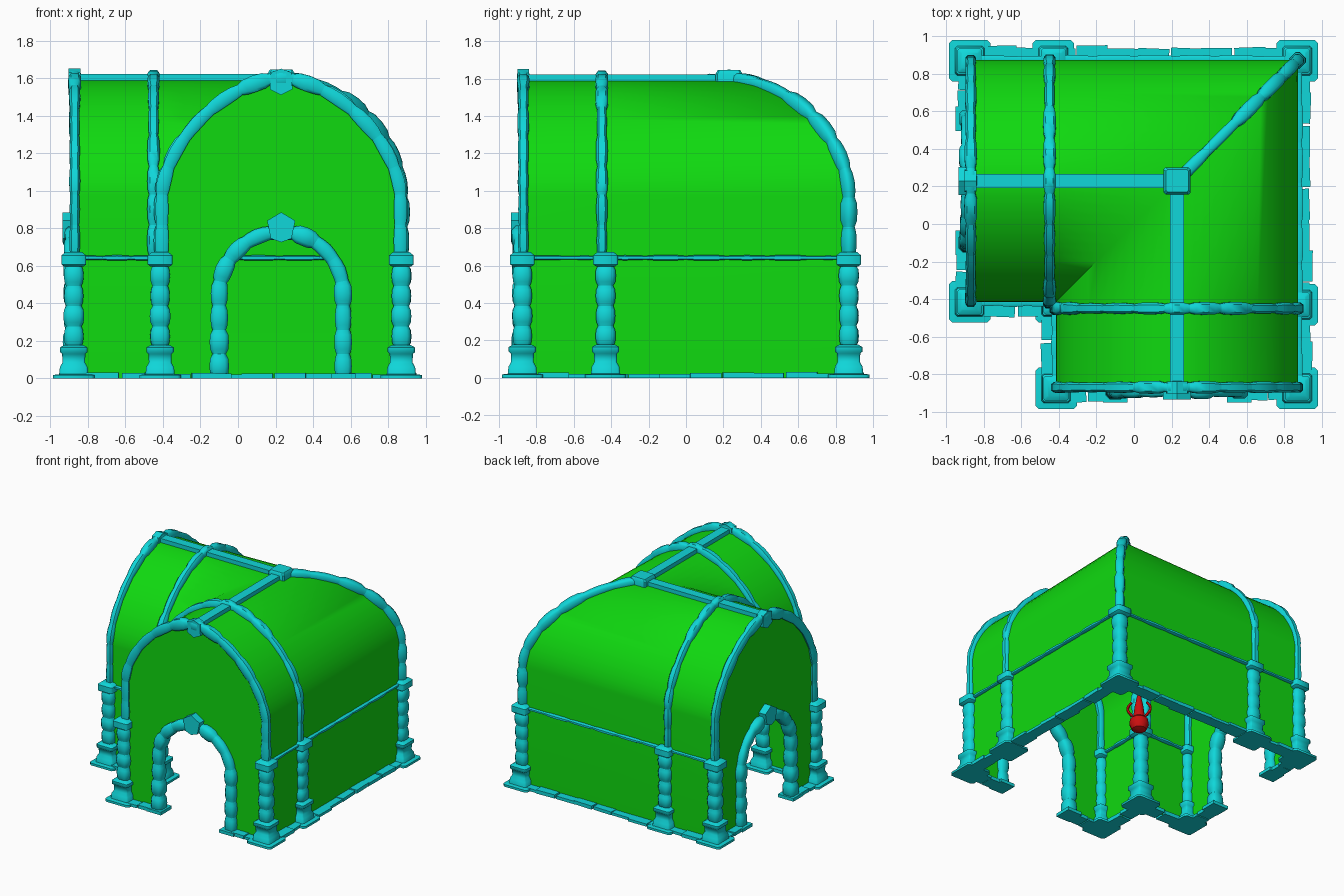
import bpy, bmesh, math, random
from mathutils import Vector as V, Matrix

if "Cube" in bpy.data.objects:
    bpy.data.objects.remove(bpy.data.objects["Cube"])

random.seed(4)
C, S, END = 0.23, 0.645, -0.875      # vault centre line, half width, open end
SPRING = 0.97                        # height where the vault starts to curve
ARM, HIP = 1.7, 1.87                 # arch fullness (2 = round, lower = more pointed)
X, Y, Z = V((1, 0, 0)), V((0, 1, 0)), V((0, 0, 1))
SWAP = Matrix(((0, 1, 0, 0), (1, 0, 0, 0), (0, 0, 1, 0), (0, 0, 0, 1)))


def material(name, rgb):
    m = bpy.data.materials.new(name)
    m.diffuse_color = (*rgb, 1)
    m.use_nodes = True
    m.node_tree.nodes["Principled BSDF"].inputs["Base Color"].default_value = m.diffuse_color
    return m


PLASTER = material("plaster", (0.005, 0.7, 0.005))
STONE = material("stone", (0.005, 0.68, 0.7))
RED = material("torch_red", (0.6, 0.005, 0.005))


def finish(bm, name, mat, twin=False, closed=True, angle=35):
    """Make the object; twin adds a copy mirrored over the x = y diagonal."""
    if twin:
        d = bmesh.ops.duplicate(bm, geom=bm.verts[:] + bm.edges[:] + bm.faces[:])["geom"]
        bmesh.ops.transform(bm, matrix=SWAP, verts=[g for g in d if isinstance(g, bmesh.types.BMVert)])
        bmesh.ops.reverse_faces(bm, faces=[g for g in d if isinstance(g, bmesh.types.BMFace)])
    if closed:
        bmesh.ops.recalc_face_normals(bm, faces=bm.faces[:])
    me = bpy.data.meshes.new(name)
    bm.to_mesh(me)
    bm.free()
    me.materials.append(mat)
    ob = bpy.data.objects.new(name, me)
    bpy.context.collection.objects.link(ob)
    bpy.ops.object.select_all(action='DESELECT')
    ob.select_set(True)
    bpy.context.view_layer.objects.active = ob
    bpy.ops.object.shade_smooth_by_angle(angle=math.radians(angle))


def ring(c, n, b, hn, hb, k=0.6):
    """Chamfered rectangle around c."""
    sh = [(1, k), (k, 1), (-k, 1), (-1, k), (-1, -k), (-k, -1), (k, -1), (1, -k)]
    return [c + n * (hn * i) + b * (hb * j) for i, j in sh]


def loft(bm, rings):
    vs = [[bm.verts.new(p) for p in r] for r in rings]
    for a, b in zip(vs, vs[1:]):
        for i in range(len(a)):
            j = (i + 1) % len(a)
            bm.faces.new((a[i], a[j], b[j], b[i]))
    bm.faces.new(vs[0][::-1])
    bm.faces.new(vs[-1])


def stones(bm, path, b, count, hn, hb, rough=0.15):
    """Run of worn stones along path(u), waisted at each joint."""
    rings = []
    for i in range(count):
        k = 1 + random.uniform(-rough, rough)
        for f, s in ((0.0, 0.82), (0.2, k), (0.5, k * 1.06), (0.8, k), (0.999, 0.82)):
            u = (i + f) / count
            t = (path(min(u + .004, 1)) - path(max(u - .004, 0))).normalized()
            rings.append(ring(path(u), b.cross(t).normalized(), b, hn * s, hb * s))
    loft(bm, rings)


def line(a, b):
    a, b = V(a), V(b)
    return lambda u: a.lerp(b, u)


def box(bm, c, size, rot=0):
    m = Matrix.Translation(c) @ Matrix.Rotation(rot, 4, 'Z') @ Matrix.Diagonal((*size, 1))
    bmesh.ops.create_cube(bm, size=1, matrix=m)


def arch(a, half, spring, rise, e=2.0):
    """Point on a (super)elliptic arch, a from 0 (left) to pi (right)."""
    c, s = math.cos(a), max(math.sin(a), 0)
    return -half * math.copysign(abs(c) ** (2 / e), c), spring + rise * s ** (2 / e)


def profile(half, spring, rise, n, e=2.0):
    """Stilted arch: (offset, height) from left foot to right foot."""
    return [(-half, 0)] + [arch(math.pi * i / n, half, spring, rise, e) for i in range(n + 1)] + [(half, 0)]


# Vaulted shell: pointed arms that swell into a rounder mitred corner
prof = profile(S, SPRING, 0.62, 36, ARM)
full = profile(S, SPRING, 0.62, 36, HIP)
bm = bmesh.new()
rows = []
for (s, z), (sf, zf) in zip(prof, full):
    if s < 0:
        sf, zf = s, z
    k = -0.45 if s > -0.6 else -0.43
    rows.append([bm.verts.new(p) for p in ((C + s, END, z), (C + s, k, z), (C + sf, C + sf, zf), (k, C + s, z), (END, C + s, z))])
for a, b in zip(rows, rows[1:]):
    for i in range(4):
        bm.faces.new((a[i], b[i], b[i + 1], a[i + 1]))
bmesh.ops.recalc_face_normals(bm, faces=bm.faces[:])
finish(bm, "vaulted_walls", PLASTER, closed=False, angle=60)

# End walls with an arched doorway
bm = bmesh.new()
door = profile(0.325, 0.45, 0.32, 18)
bm.faces.new([bm.verts.new((C + s, END, z)) for s, z in prof[::-1] + door])
bm.normal_update()
for f in bm.faces:
    if f.normal.y > 0:
        f.normal_flip()
finish(bm, "end_walls", PLASTER, twin=True, closed=False)


# Arch ribs: end arch and inner arch on each arm
def rib_path(y):
    def p(u):
        a = math.pi * (u * 1.34 - 0.17)
        s, z = arch(min(max(a, 0), math.pi), 0.635, SPRING, 0.63, ARM)
        over = max(-a, a - math.pi, 0)                 # straight stilts
        return V((C + s, y, z - 0.6 * over))
    return p


bm = bmesh.new()
for y in (-0.87, -0.45):
    stones(bm, rib_path(y), Y, 15, 0.037, 0.029)
finish(bm, "arch_ribs", STONE, twin=True, angle=50)


# Hip rib over the outer corner
def hip(u):
    a = (1 + u * 1.34) * math.pi / 2
    s, z = arch(min(a, math.pi), 0.64, SPRING, 0.625, HIP)
    return V((C + s, C + s, z - 0.6 * max(0, a - math.pi)))


bm = bmesh.new()
stones(bm, hip, V((1, -1, 0)).normalized(), 8, 0.036, 0.032)
finish(bm, "hip_rib", STONE, angle=50)

# Ridge beams and the boss where they meet
bm = bmesh.new()
box(bm, (C, (C + END) / 2, 1.598), (0.075, C - END, 0.045))
finish(bm, "ridge_beams", STONE, twin=True)
bm = bmesh.new()
loft(bm, [ring(V((C, C, z)), X, Y, h, h, .85) for z, h in ((1.56, .07), (1.625, .072), (1.645, .06))])
finish(bm, "ridge_boss", STONE)

# Keystones on the end arches and doorways
bm = bmesh.new()
for y0, y1, pts in ((-0.902, -0.84, ((-.055, 1.63), (-.06, 1.54), (0, 1.51), (.06, 1.54), (.055, 1.63), (0, 1.65))),
                    (-0.935, -0.82, ((-.075, .84), (-.055, .745), (0, .725), (.055, .745), (.075, .84), (0, .885)))):
    loft(bm, [[V((C + s, y, z)) for s, z in pts] for y in (y0, y1)])
finish(bm, "keystones", STONE, twin=True)


# Doorway surrounds
def door_path(u):
    d = u * (0.9 + math.pi * 0.33)
    a = (d - 0.45) / 0.33
    s, z = arch(min(max(a, 0), math.pi), 0.33, 0.45, 0.33)
    return V((C + s, -0.88, z - 0.33 * max(-a, a - math.pi, 0)))


bm = bmesh.new()
stones(bm, door_path, Y, 15, 0.044, 0.046)
for s in (-0.33, 0.33):
    box(bm, (C + s, -0.88, 0.013), (0.13, 0.14, 0.026))
finish(bm, "doorway_surrounds", STONE, twin=True, angle=50)


# Columns with stepped bases and capitals
def column(bm, x, y):
    base = ((0, .11), (.018, .11), (.022, .078), (.06, .074), (.085, .06), (.13, .062), (.14, .073), (.165, .073), (.178, .05))
    cap = ((.595, .05), (.607, .066), (.655, .066), (.672, .045))
    for part in (base, cap):
        loft(bm, [ring(V((x, y, z)), X, Y, h, h, .85) for z, h in part])
    stones(bm, line((x, y, .17), (x, y, .6)), X, 4, 0.05, 0.05, 0.05)


bm = bmesh.new()
for x, y in ((-0.415, -0.875), (0.87, -0.875), (0.87, -0.43)):
    column(bm, x, y)
finish(bm, "columns", STONE, twin=True, angle=50)
bm = bmesh.new()
column(bm, 0.87, 0.87)
column(bm, -0.415, -0.415)
finish(bm, "corner_columns", STONE, angle=50)

# String course round the side walls
bm = bmesh.new()
stones(bm, line((C + S, -0.87, .642), (C + S, 0.87, .642)), Z, 8, 0.022, 0.012)
stones(bm, line((C - S, -0.87, .642), (C - S, -0.42, .642)), Z, 3, 0.022, 0.012)
finish(bm, "string_course", STONE, twin=True, angle=50)

# Flat footing stones under every wall
bm = bmesh.new()
for (x0, y0), (x1, y1), n in (((.895, -.8), (.895, .86), 10), ((-.435, -.8), (-.435, -.45), 2),
                              ((-.38, -.885), (-.13, -.885), 2), ((.59, -.885), (.82, -.885), 2)):
    for i in range(n):
        c = V((x0, y0, 0)).lerp(V((x1, y1, 0)), (i + .5) / n)
        c += V((random.uniform(-.01, .01), random.uniform(-.01, .01), 0))
        h = random.uniform(.02, .032)
        length = math.hypot(x1 - x0, y1 - y0) / n
        w = random.uniform(.085, .12)
        size = (w, length, h) if x0 == x1 else (length, w, h)
        box(bm, c + Z * h / 2, size, random.uniform(-.04, .04))
finish(bm, "footing_stones", STONE, twin=True)

# Wall torch on the inner corner column
bm = bmesh.new()
tx = -0.31
torch = ((.56, .012), (.575, .055), (.62, .075), (.66, .068), (.68, .045), (.77, .034), (.88, .012))
loft(bm, [[V((tx + r * math.cos(a * math.pi / 6), tx + r * math.sin(a * math.pi / 6), z)) for a in range(12)]
          for z, r in torch])
stones(bm, line((-.38, -.38, .64), (tx, tx, .64)), Z, 1, .015, .015)
for k in (-1, 1):                                       # curled side brackets
    o = V((tx + k * .04, tx - k * .04, .74))
    side = V((k, -k, 0)).normalized()
    stones(bm, lambda u: o + side * (.03 * math.sin(u * 4)) + Z * (.07 - .14 * u), V((1, 1, 0)).normalized(), 6, .009, .009)
finish(bm, "wall_torch", RED)
